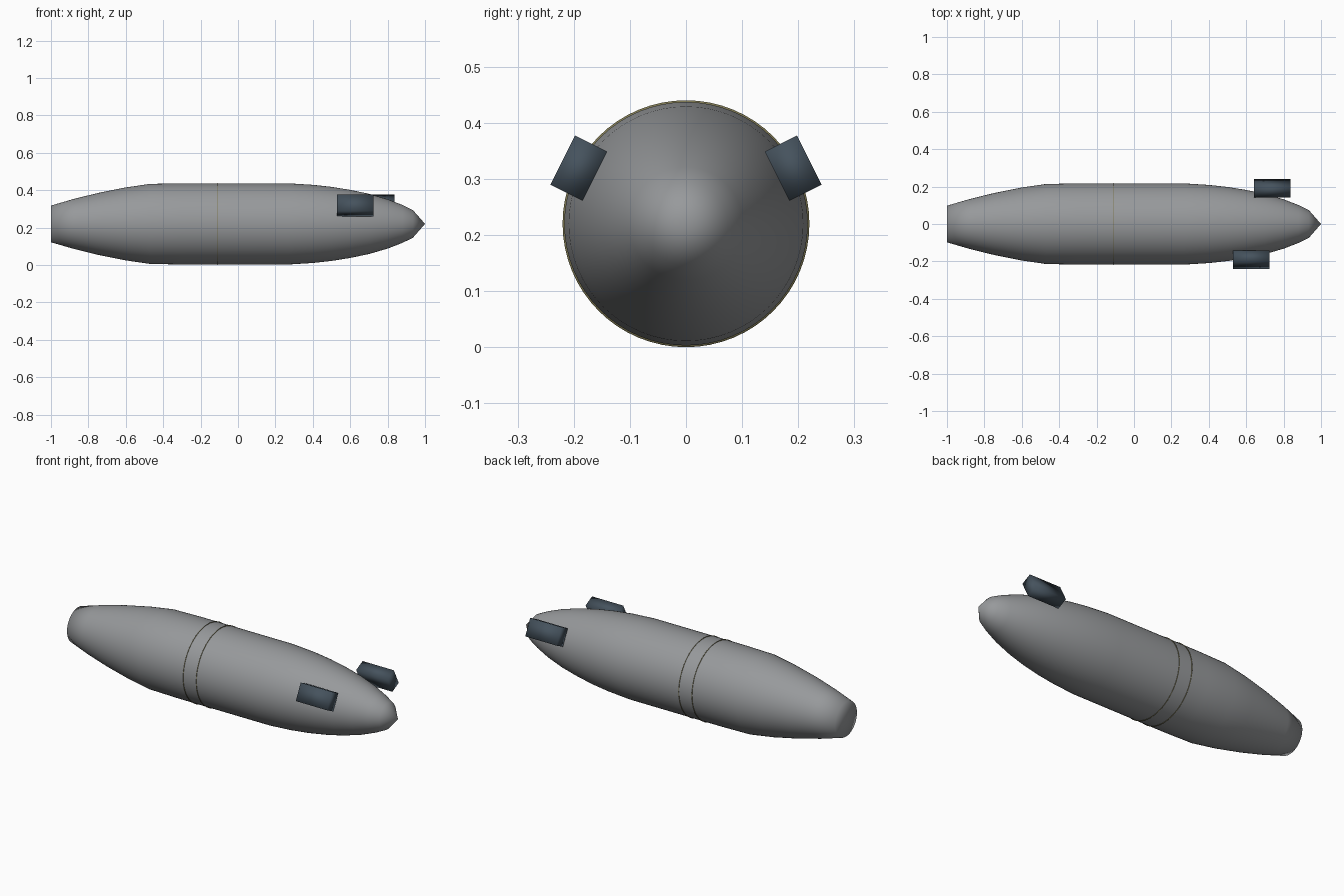
import bpy
import bmesh
import math

cube = bpy.data.objects.get("Cube")
if cube:
    bpy.data.objects.remove(cube, do_unlink=True)

AXIS_Z = 0.22


def material(name, rgb):
    mat = bpy.data.materials.new(name)
    mat.use_nodes = True
    mat.diffuse_color = (*rgb, 1)
    bsdf = mat.node_tree.nodes["Principled BSDF"]
    bsdf.inputs["Base Color"].default_value = (*rgb, 1)
    bsdf.inputs["Roughness"].default_value = 0.6
    return mat


GREY = material("hull grey", (0.31, 0.32, 0.33))
SLATE = material("slate blue", (0.06, 0.085, 0.11))
OLIVE = material("band olive", (0.2, 0.18, 0.08))


def finish(bm, name, mat):
    bmesh.ops.recalc_face_normals(bm, faces=bm.faces)
    mesh = bpy.data.meshes.new(name)
    bm.to_mesh(mesh)
    bm.free()
    mesh.materials.append(mat)
    mesh.shade_smooth()
    obj = bpy.data.objects.new(name, mesh)
    bpy.context.collection.objects.link(obj)
    obj.location.z = AXIS_Z
    return obj


def lathe(name, profile, mat, closed=False, sides=64):
    """Spin (x, radius) points around the long axis."""
    bm = bmesh.new()
    verts = [bm.verts.new((x, 0, r)) for x, r in profile]
    pairs = list(zip(verts, verts[1:]))
    if closed:
        pairs.append((verts[-1], verts[0]))
    edges = [bm.edges.new(p) for p in pairs]
    bmesh.ops.spin(bm, geom=verts + edges, cent=(0, 0, 0), axis=(1, 0, 0),
                   angle=math.tau, steps=sides, use_merge=True)
    bmesh.ops.remove_doubles(bm, verts=bm.verts, dist=0.0001)
    return finish(bm, name, mat)


# Streamlined hull with a blunt tail and pointed nose
lathe("hull", [
    (-1, 0), (-1, 0.098), (-0.88, 0.133), (-0.75, 0.165), (-0.6, 0.195),
    (-0.47, 0.214), (-0.3, 0.217), (0.27, 0.217), (0.4, 0.209), (0.5, 0.198),
    (0.6, 0.182), (0.7, 0.161), (0.8, 0.132), (0.88, 0.101), (0.935, 0.074),
    (1, 0)], GREY)

# Two very thin bands around the middle
for name, x in (("rear_band", -0.19), ("front_band", -0.108)):
    lathe(name, [(x - 0.0008, 0.21), (x - 0.0008, 0.22),
                 (x + 0.0008, 0.22), (x + 0.0008, 0.21)], OLIVE, closed=True)

# Staggered lugs on the upper flanks near the nose
for name, side, x in (("right_lug", -1, 0.628), ("left_lug", 1, 0.738)):
    bm = bmesh.new()
    bmesh.ops.create_cube(bm, size=1)
    bmesh.ops.scale(bm, vec=(0.195, 0.064, 0.098), verts=bm.verts)
    lug = finish(bm, name, SLATE)
    lug.location = (x, side * 0.191, 0.319)
    lug.rotation_euler.x = side * math.radians(26.5)
